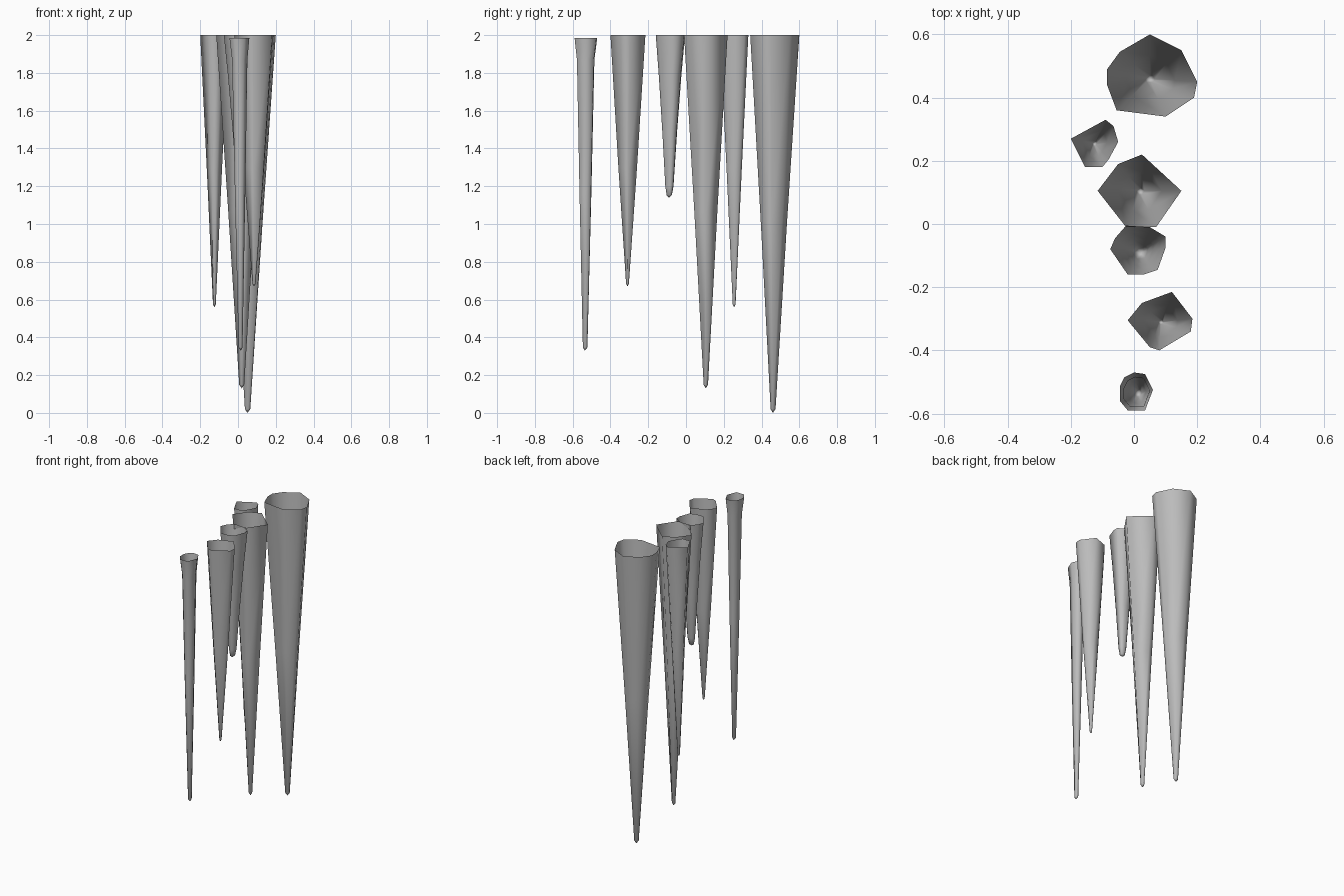
import bpy
import bmesh
from mathutils import Vector

# Remove the default object
default = bpy.data.objects.get("Cube")
if default:
    bpy.data.objects.remove(default, do_unlink=True)

# Single stone colour
stone = bpy.data.materials.new("grey_stone")
stone.use_nodes = True
colour = (0.5, 0.5, 0.5, 1)
stone.diffuse_color = colour
stone.node_tree.nodes["Principled BSDF"].inputs["Base Color"].default_value = colour


def hanging_spike(name, tip, rim, profile, top=2.0):
    """Loft an open-topped spike from an irregular rim down to a blunt tip.

    tip: (x, y) axis in hundredths and z height of the lowest point
    rim: outline in hundredths, seen from above
    profile: (height fraction, width fraction) of the rings under the rim
    """
    axis = Vector((tip[0] / 100, tip[1] / 100))
    outline = [Vector(point) / 100 - axis for point in rim]
    bm = bmesh.new()
    rings = []
    for height, width in [(1, 1)] + profile:
        z = tip[2] + (top - tip[2]) * height
        rings.append([bm.verts.new((axis.x + p.x * width, axis.y + p.y * width, z))
                      for p in outline])
    count = len(outline)
    # Side walls
    for upper, lower in zip(rings, rings[1:]):
        for i in range(count):
            j = (i + 1) % count
            bm.faces.new((upper[i], upper[j], lower[j], lower[i]))
    # Pointed end closing the lowest ring
    point = bm.verts.new((axis.x, axis.y, tip[2]))
    for i in range(count):
        bm.faces.new((rings[-1][i], rings[-1][(i + 1) % count], point))
    # Rims run clockwise, so turn the open shell outward
    bmesh.ops.reverse_faces(bm, faces=bm.faces)
    mesh = bpy.data.meshes.new(name)
    bm.to_mesh(mesh)
    bm.free()
    mesh.materials.append(stone)
    obj = bpy.data.objects.new(name, mesh)
    bpy.context.scene.collection.objects.link(obj)
    bpy.ops.object.select_all(action="DESELECT")
    obj.select_set(True)
    bpy.context.view_layer.objects.active = obj
    bpy.ops.object.shade_smooth()
    return obj


# Ring profiles shared by the spikes
straight = [(0.5, 0.53), (0.01, 0.1)]
bulging = [(0.47, 0.53), (0.01, 0.08)]
slender = [(0.93, 0.77), (0.5, 0.52), (0.01, 0.2)]
stubby = [(0.75, 0.77), (0.4, 0.5), (0.07, 0.28), (0.015, 0.18)]

# Spikes from back to front
hanging_spike("large_back_spike", (5, 46, 0.0),
              [(5, 60), (15, 55), (20, 45), (19, 40), (10, 34),
               (-5.5, 36), (-8.5, 44), (-8.5, 49), (-4.5, 54.5)], straight)
hanging_spike("small_back_spike", (-12.5, 25.5, 0.56),
              [(-9, 33), (-6.5, 31), (-5, 26), (-8, 20.5),
               (-10, 18), (-15.5, 18), (-20, 27)], straight)
hanging_spike("large_middle_spike", (2, 10.5, 0.13),
              [(2.5, 22), (15, 10.5), (7, -1), (-2.5, -1),
               (-11.5, 10.5), (-5, 19)], straight)
hanging_spike("short_middle_spike", (2, -9, 1.14),
              [(-2.5, -0.5), (5, -1), (10, -4), (10, -7.5), (7.5, -14.5),
               (3, -16), (-2, -16), (-7.5, -8), (-6, -4.5)], stubby)
hanging_spike("medium_front_spike", (8.5, -31, 0.67),
              [(12, -21.5), (18.5, -30), (18, -34), (8, -40),
               (5, -39), (-2, -30.5), (2.5, -25)], bulging)
hanging_spike("thin_front_spike", (1.5, -53.5, 0.33),
              [(0, -47), (3.5, -47.5), (6, -52.5), (3.5, -59), (-2, -59),
               (-4.5, -56), (-4.5, -51.5), (-3, -48.5)], slender, top=1.985)
